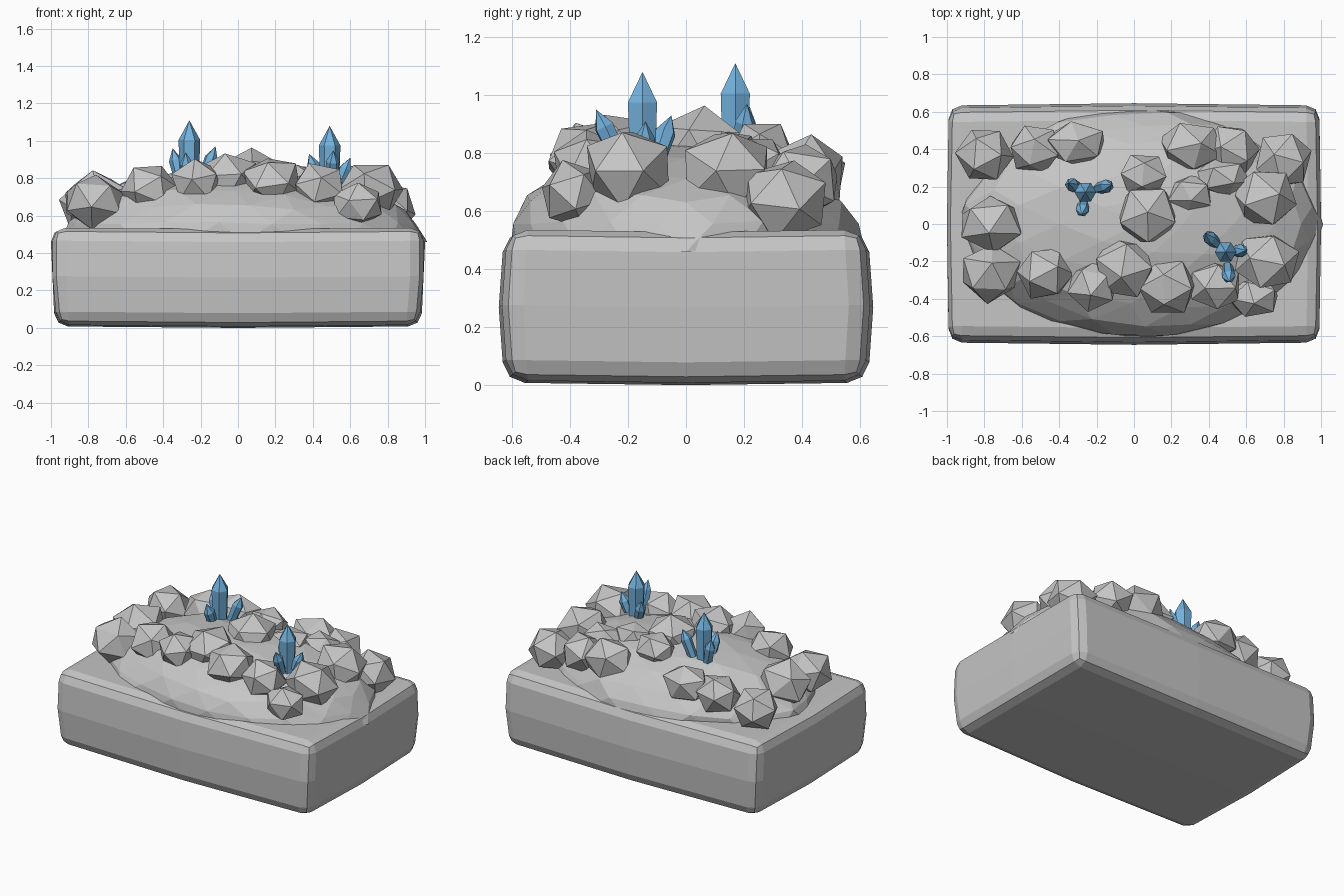
import bpy, bmesh, math, random
from mathutils import Vector, Euler, noise

random.seed(7)
if "Cube" in bpy.data.objects:
    bpy.data.objects.remove(bpy.data.objects["Cube"], do_unlink=True)


def make_material(name, color):
    mat = bpy.data.materials.new(name)
    mat.use_nodes = True
    mat.diffuse_color = color
    mat.node_tree.nodes["Principled BSDF"].inputs["Base Color"].default_value = color
    return mat


stone = make_material("grey stone", (0.56, 0.56, 0.56, 1))
crystal_blue = make_material("blue crystal", (0.17, 0.44, 0.72, 1))


def make_object(name, bm, mat, location=(0, 0, 0)):
    bmesh.ops.recalc_face_normals(bm, faces=bm.faces)
    mesh = bpy.data.meshes.new(name)
    bm.to_mesh(mesh)
    bm.free()
    mesh.materials.append(mat)
    obj = bpy.data.objects.new(name, mesh)
    obj.location = location
    bpy.context.collection.objects.link(obj)
    return obj


# Base slab: bevelled block, bulging at the middle of its sides
def make_base():
    bm = bmesh.new()
    bmesh.ops.create_cube(bm, size=2)
    bmesh.ops.subdivide_edges(bm, edges=bm.edges, cuts=1, use_grid_fill=True)
    bmesh.ops.scale(bm, vec=(0.98, 0.615, 0.26), verts=bm.verts)
    sharp = [e for e in bm.edges if len(e.link_faces) == 2 and e.calc_face_angle() > 1]
    bmesh.ops.bevel(bm, geom=sharp, offset=0.07, segments=2, profile=0.5, affect='EDGES')
    for v in bm.verts:
        x, y, z = v.co
        mid_x, mid_y, mid_z = 1 - abs(x), 1 - abs(y) / 0.615, 1 - abs(z) / 0.26
        v.co.x = x * (1 + 0.045 * z) * (1 + 0.012 * max(mid_z, mid_y))
        v.co.y = y * (1 + 0.02 * mid_x + 0.03 * mid_z)
        v.co.z = z + 0.277 - 0.017 * (mid_x + mid_y) / 2
    make_object("stone_base", bm, stone)


# Rough dome of stone on the slab
def make_mound():
    bm = bmesh.new()
    bmesh.ops.create_icosphere(bm, subdivisions=3, radius=1)
    bmesh.ops.bisect_plane(bm, geom=bm.verts[:] + bm.edges[:] + bm.faces[:],
                           plane_co=(0, 0, 0), plane_no=(0, 0, 1), clear_inner=True)
    for v in bm.verts:
        bump = 0.05 * noise.noise(v.co * 3.5) + 0.03 * noise.noise(v.co * 8)
        v.co *= 1 + bump
        v.co = Vector((0.03 + v.co.x * 0.96, v.co.y * 0.62, 0.46 + v.co.z * 0.38))
    make_object("stone_mound", bm, stone)


# Faceted boulder, sized by its half widths along x, y and z
def make_rock(name, location, size):
    bm = bmesh.new()
    bmesh.ops.create_icosphere(bm, subdivisions=1, radius=1.04)
    turn = Euler([random.uniform(0, 6) for _ in range(3)]).to_matrix()
    for v in bm.verts:
        v.co = turn @ v.co * random.uniform(0.97, 1.1)
        v.co *= Vector(size)[:] and 1
    bmesh.ops.scale(bm, vec=size, verts=bm.verts)
    make_object(name, bm, stone, location)


# Six-sided crystal with a pointed tip, running from foot to tip
def make_crystal(name, foot, tip, radius, point_length):
    foot, tip = Vector(foot), Vector(tip)
    length = (tip - foot).length
    bm = bmesh.new()
    rings = []
    for height, width in ((0, 0.85), (length - point_length, 1)):
        rings.append([bm.verts.new((radius * width * math.cos(i * math.pi / 3),
                                    radius * width * math.sin(i * math.pi / 3), height))
                      for i in range(6)])
    point = bm.verts.new((0, 0, length))
    bm.faces.new(rings[0])
    for i in range(6):
        j = (i + 1) % 6
        bm.faces.new((rings[0][i], rings[0][j], rings[1][j], rings[1][i]))
        bm.faces.new((rings[1][i], rings[1][j], point))
    obj = make_object(name, bm, crystal_blue, foot)
    obj.rotation_euler = (tip - foot).to_track_quat('Z', 'Y').to_euler()


make_base()
make_mound()

# Boulders: x, y, z, half width, half depth (all slightly flattened)
rocks = [
    (-0.80, 0.37, 0.66, 0.15, 0.15), (-0.53, 0.40, 0.70, 0.14, 0.13),
    (-0.31, 0.43, 0.72, 0.16, 0.12), (0.31, 0.41, 0.72, 0.17, 0.14),
    (0.52, 0.39, 0.70, 0.14, 0.14), (0.80, 0.34, 0.64, 0.15, 0.16),
    (0.70, 0.14, 0.73, 0.17, 0.16), (0.05, 0.26, 0.80, 0.13, 0.11),
    (0.07, 0.05, 0.81, 0.17, 0.17), (-0.76, 0.00, 0.68, 0.18, 0.15),
    (-0.77, -0.26, 0.67, 0.16, 0.15), (-0.47, -0.26, 0.74, 0.15, 0.14),
    (-0.22, -0.33, 0.78, 0.13, 0.13), (-0.05, -0.23, 0.79, 0.16, 0.16),
    (0.18, -0.33, 0.78, 0.15, 0.15), (0.43, -0.33, 0.75, 0.14, 0.13),
    (0.71, -0.20, 0.74, 0.17, 0.15), (0.64, -0.39, 0.66, 0.14, 0.11),
    (0.47, 0.25, 0.75, 0.14, 0.10), (0.30, 0.16, 0.78, 0.12, 0.10),
]
for n, (x, y, z, width, depth) in enumerate(rocks, 1):
    make_rock(f"boulder_{n}", (x, y, z), (width, depth, 0.45 * (width + depth)))

# Crystal clusters: one tall shard with three small ones leaning away
clusters = {
    "left": ((0.49, -0.15), 1.08,
             [(-0.11, 0.10, 0.93), (0.02, -0.16, 0.95), (0.11, 0.01, 0.91)]),
    "right": ((-0.26, 0.17), 1.11,
              [(-0.09, 0.05, 0.96), (-0.02, -0.12, 0.94), (0.14, 0.04, 0.97)]),
}
for side, ((x, y), top, shards) in clusters.items():
    make_crystal(f"{side}_main_crystal", (x, y, 0.74), (x, y, top), 0.058, 0.105)
    for n, (dx, dy, z) in enumerate(shards, 1):
        make_crystal(f"{side}_small_crystal_{n}", (x + dx * 0.5, y + dy * 0.5, 0.78),
                     (x + dx, y + dy, z), 0.036, 0.065)
